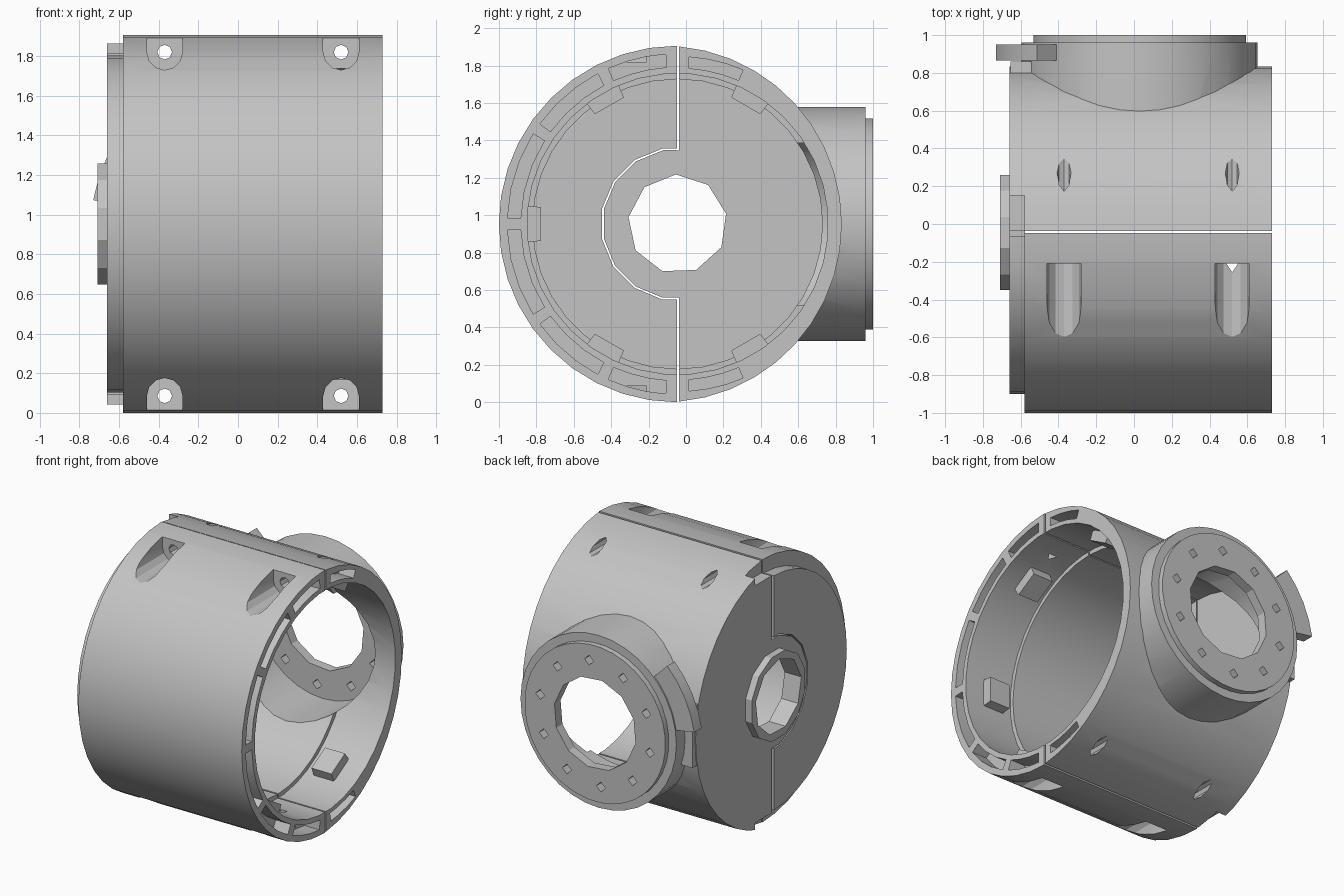
import bpy, bmesh, math
from mathutils import Vector

if "Cube" in bpy.data.objects:
    bpy.data.objects.remove(bpy.data.objects["Cube"])

CY, CZ = -0.045, 0.953      # housing axis (runs along x)
PX = 0.03                   # port axis (runs along y)
R = 0.953

grey = bpy.data.materials.new("light grey plastic")
grey.use_nodes = True
grey.diffuse_color = (0.55, 0.55, 0.55, 1)
grey.node_tree.nodes["Principled BSDF"].inputs["Base Color"].default_value = grey.diffuse_color


def arc(cu, cv, r, a0, a1, n):
    return [(cu + r * math.cos(math.radians(a0 + (a1 - a0) * i / n)),
             cv + r * math.sin(math.radians(a0 + (a1 - a0) * i / n))) for i in range(n + 1)]


def circle(cu, cv, r, n, start=0):
    return arc(cu, cv, r, start, start + 360, n)[:-1]


def sector(cu, cv, r0, r1, a0, a1, n):
    return arc(cu, cv, r1, a0, a1, n) + arc(cu, cv, r0, a1, a0, n)


def rect(u0, v0, u1, v1):
    return [(u0, v0), (u1, v0), (u1, v1), (u0, v1)]


def prism(name, axis, pts, a, b):
    """Extrude a profile along x (points are y, z) or y (points are x, z)."""
    bm = bmesh.new()
    place = (lambda u, v, t: (t, u, v)) if axis == "x" else (lambda u, v, t: (u, t, v))
    face = bm.faces.new([bm.verts.new(place(u, v, a)) for u, v in pts])
    ext = bmesh.ops.extrude_face_region(bm, geom=[face])
    moved = [g for g in ext["geom"] if isinstance(g, bmesh.types.BMVert)]
    bmesh.ops.translate(bm, verts=moved, vec=Vector(place(0, 0, b - a)))
    bmesh.ops.recalc_face_normals(bm, faces=bm.faces)
    mesh = bpy.data.meshes.new(name)
    bm.to_mesh(mesh)
    bm.free()
    mesh.materials.append(grey)
    ob = bpy.data.objects.new(name, mesh)
    bpy.context.collection.objects.link(ob)
    return ob


def combine(ob, axis, pts, a, b, op="DIFFERENCE"):
    """Cut a prism out of a part, or join it on."""
    tool = prism("tool", axis, pts, a, b)
    mod = ob.modifiers.new("shape", "BOOLEAN")
    mod.operation, mod.solver, mod.object = op, "EXACT", tool
    bpy.context.view_layer.objects.active = ob
    bpy.ops.object.modifier_apply(modifier=mod.name)
    bpy.data.objects.remove(tool)


def join(ob, axis, pts, a, b):
    combine(ob, axis, pts, a, b, "UNION")


def hollow(ob):
    # stepped main bore, open at the +x end
    combine(ob, "x", circle(CY, CZ, 0.775, 36), -0.575, 0.9)
    combine(ob, "x", circle(CY, CZ, 0.805, 36, 5), 0.35, 0.9)


def screw_holes(ob):
    for x in (-0.37, 0.52):
        for s in (-1, 1):
            combine(ob, "y", circle(x, CZ + s * 0.867, 0.037, 8), -0.9, 0.7)


# Front half shell with its stepped end lip
front = prism("front_half_shell", "x", arc(CY - 0.0025, CZ, R, 90, 270, 20), -0.58, 0.73)
join(front, "x", arc(CY - 0.004, CZ, 0.85, 91, 269, 20), -0.66, -0.5)
hollow(front)
combine(front, "x", circle(CY, CZ, 0.412, 16, 11), -0.8, -0.5)

# Screw pockets, open towards the front
for x in (-0.37, 0.52):
    for s in (-1, 1):
        z = CZ + s * 0.867
        bottom = arc(x, z, 0.09, 180, 360, 6) if s > 0 else arc(x, z, 0.09, 0, 180, 6)
        end = z + s * 0.3
        outer = [(x + s * 0.09, end), (x - s * 0.09, end)]
        combine(front, "y", bottom + outer, -1.2, -0.21)
screw_holes(front)

# Rim slots of the front half
for a0, a1 in ((94, 114), (118, 144), (148, 178), (182, 212), (216, 242), (246, 266)):
    combine(front, "x", sector(CY, CZ, 0.84, 0.91, a0, a1, 3), 0.61, 0.9)

# Back half shell, a circle set forward and clipped at the joint
tilt = math.degrees(math.acos(0.083 / R))
back = prism("back_half_shell", "x", arc(CY - 0.075, CZ, R, -tilt, tilt, 20), -0.66, 0.73)
join(back, "y", circle(PX, CZ, 0.625, 36), 0.3, 0.96)
join(back, "y", circle(PX, CZ, 0.565, 36, 5), 0.9, 1.0)
join(back, "y", rect(-0.655, 0.76, -0.48, 1.2), 0.5, 0.86)

# Locking tab beside the port
join(back, "y", sector(PX, CZ, 0.5, 0.77, 135, 171, 4), 0.865, 0.95)

# Bores of the housing and port
hollow(back)
combine(back, "y", circle(PX, CZ, 0.54, 32), 0.4, 0.93)
combine(back, "y", circle(PX, CZ, 0.33, 12, 10), 0.8, 1.1)
for u, v in circle(PX, CZ, 0.45, 10, 12):
    combine(back, "y", circle(u, v, 0.036, 4), 0.85, 1.1)

# Joint notches at the end of the back half
for s in (-1, 1):
    combine(back, "x", rect(-0.2, CZ + s * 0.86, 0.15, CZ + s * 1.1), -0.8, -0.58)

# Centre disc and hub ring in the end wall
join(back, "x", circle(CY, CZ, 0.402, 16, 11), -0.659, -0.576)
join(back, "x", circle(CY, CZ, 0.315, 12, 15), -0.71, -0.6)
combine(back, "x", circle(CY, CZ, 0.265, 9, 12), -0.9, -0.5)
screw_holes(back)

# Rim slots of the back half
for a0, a1 in ((67, 86), (274, 293)):
    combine(back, "x", sector(CY, CZ, 0.835, 0.895, a0, a1, 3), 0.61, 0.9)

# Retaining blocks inside the mouth
blocks = []
for i, deg in enumerate((60, 120, 180, 240, 300)):
    blocks.append(prism(f"retaining_block_{i + 1}", "x",
                        sector(CY, CZ, 0.735, 0.82, deg - 7, deg + 7, 1), 0.42, 0.58))

# Smooth curved walls, keep the edges crisp
bpy.ops.object.select_all(action="DESELECT")
for ob in (front, back):
    ob.select_set(True)
bpy.context.view_layer.objects.active = front
bpy.ops.object.shade_smooth_by_angle(angle=math.radians(25))
